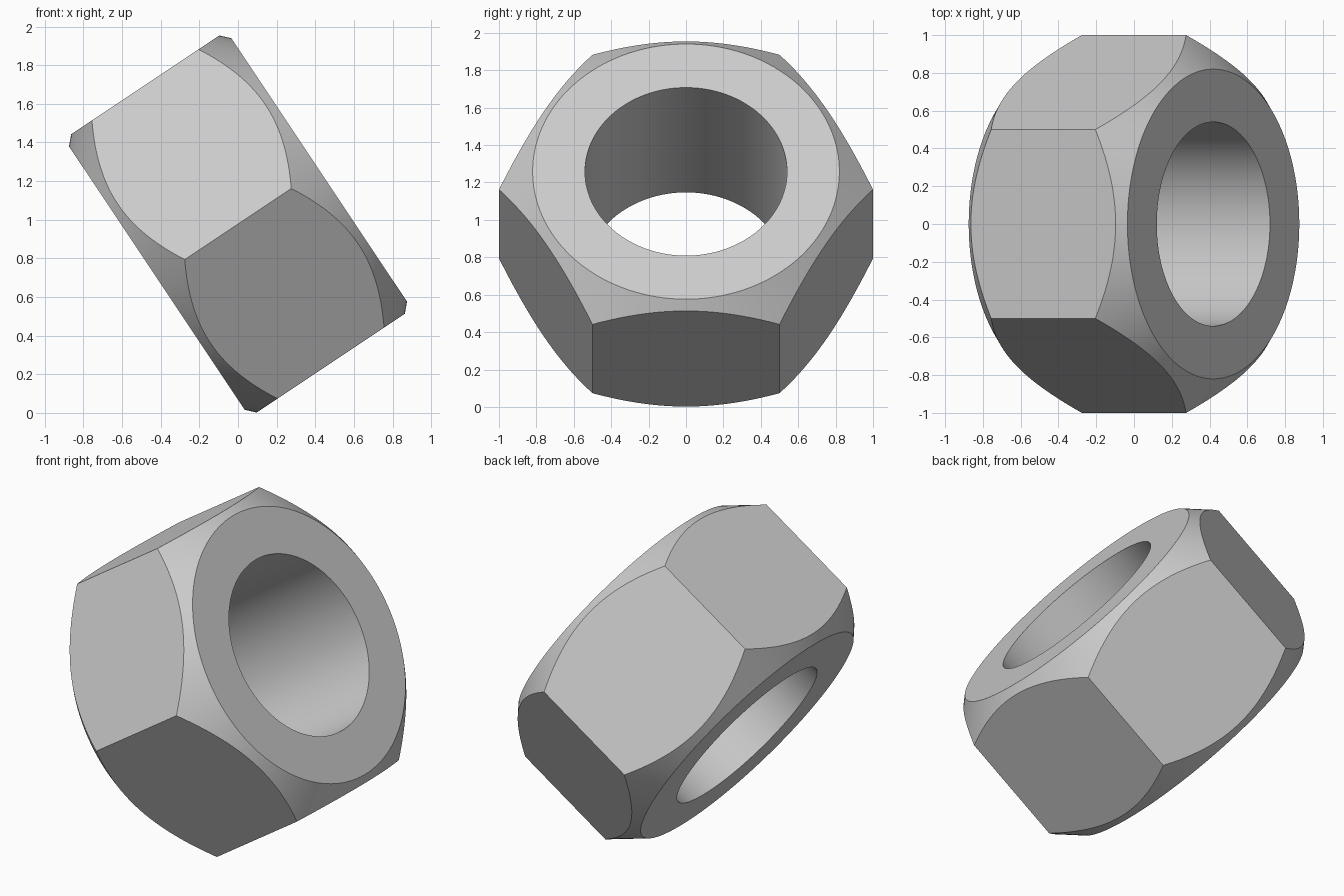
import bpy, bmesh, math
from math import sin, cos, pi, radians

cube = bpy.data.objects.get("Cube")
if cube:
    bpy.data.objects.remove(cube, do_unlink=True)

CENTRE = (0, 0, 0.978)
TILT = radians(56.3)      # axis leans from vertical towards +x
HALF = 0.505              # half thickness
BORE, FACE, OUTER = 0.54, 0.82, 1.15
SLOPE = 0.964             # chamfer drop per unit of radius
SEGMENTS = 180

steel = bpy.data.materials.new("light grey steel")
steel.use_nodes = True
grey = (0.6, 0.6, 0.6, 1)
steel.diffuse_color = grey
steel.node_tree.nodes["Principled BSDF"].inputs["Base Color"].default_value = grey


def make_object(name, bm):
    bmesh.ops.recalc_face_normals(bm, faces=bm.faces)
    mesh = bpy.data.meshes.new(name)
    bm.to_mesh(mesh)
    bm.free()
    mesh.materials.append(steel)
    obj = bpy.data.objects.new(name, mesh)
    bpy.context.collection.objects.link(obj)
    return obj


# Turned blank: bored ring with a conical chamfer on both ends
edge = HALF - (OUTER - FACE) * SLOPE
profile = [(BORE, -HALF), (FACE, -HALF), (OUTER, -edge),
           (OUTER, edge), (FACE, HALF), (BORE, HALF)]
bm = bmesh.new()
rings = []
for i in range(SEGMENTS):
    a = 2 * pi * (i + 0.5) / SEGMENTS
    rings.append([bm.verts.new((r * cos(a), r * sin(a), z)) for r, z in profile])
for i, ring in enumerate(rings):
    after = rings[(i + 1) % SEGMENTS]
    for j in range(len(profile)):
        k = (j + 1) % len(profile)
        bm.faces.new((ring[j], after[j], after[k], ring[k]))
nut = make_object("hex_nut", bm)

# Hexagonal prism that trims the blank, with corners on the y axis
bm = bmesh.new()
base = bm.faces.new([bm.verts.new((sin(i * pi / 3), cos(i * pi / 3), -1)) for i in range(6)])
top = bmesh.ops.extrude_face_region(bm, geom=[base])
bmesh.ops.translate(bm, vec=(0, 0, 2),
                    verts=[g for g in top["geom"] if isinstance(g, bmesh.types.BMVert)])
# Keep the starting face as the closed bottom cap
if not base.is_valid or all(v.co.z > 0 for v in base.verts):
    bm.verts.ensure_lookup_table()
bmesh.ops.holes_fill(bm, edges=[e for e in bm.edges if e.is_boundary])
cutter = make_object("hex_cutter", bm)
cutter.hide_render = True

trim = nut.modifiers.new("trim to hexagon", "BOOLEAN")
trim.operation = "INTERSECT"
trim.solver = "EXACT"
trim.object = cutter

for o in bpy.context.selected_objects:
    o.select_set(False)
bpy.context.view_layer.objects.active = nut
nut.select_set(True)
bpy.ops.object.modifier_apply(modifier=trim.name)
bpy.data.objects.remove(cutter, do_unlink=True)

# Smooth bore and chamfers, crisp edges elsewhere
bpy.ops.object.shade_smooth_by_angle(angle=radians(25))
nut.rotation_euler = (0, TILT, 0)
nut.location = CENTRE
